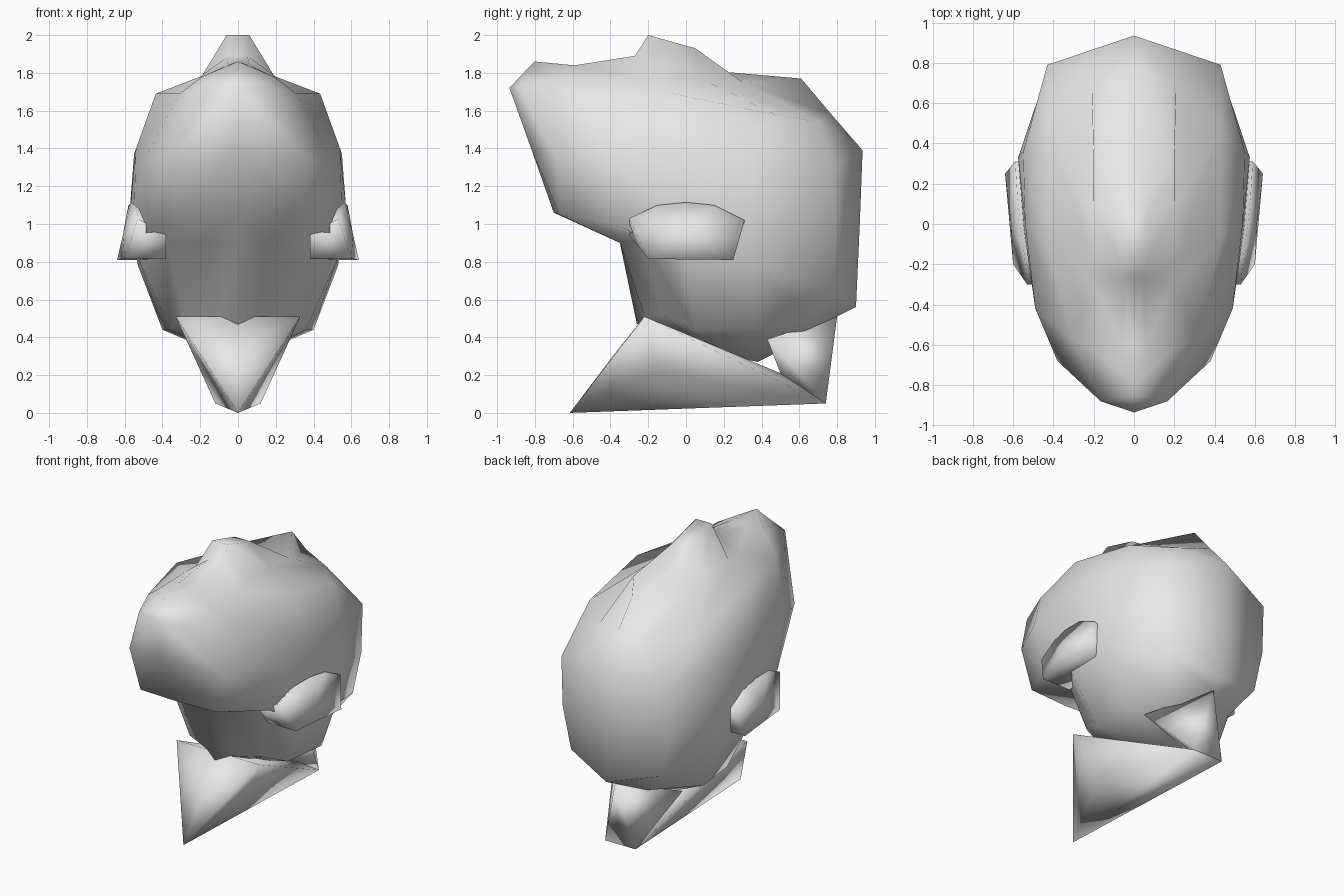
import bpy
import bmesh

default_cube = bpy.data.objects.get("Cube")
if default_cube:
    bpy.data.objects.remove(default_cube, do_unlink=True)

# One plain grey for every part
grey = bpy.data.materials.new("plain grey")
grey.use_nodes = True
grey_value = (0.8, 0.8, 0.8, 1)
grey.diffuse_color = grey_value
grey.node_tree.nodes["Principled BSDF"].inputs["Base Color"].default_value = grey_value


def build_mirrored(name, points, faces):
    """Build the left half from named points, mirror it, weld and smooth it."""
    bm = bmesh.new()
    for side in (1, -1):
        corner = {key: bm.verts.new((side * x, y, z))
                  for key, (x, y, z) in points.items()}
        for face in faces:
            bm.faces.new([corner[key] for key in face])
    bmesh.ops.remove_doubles(bm, verts=bm.verts, dist=0.001)
    bmesh.ops.recalc_face_normals(bm, faces=bm.faces)
    for face in bm.faces:
        face.smooth = True
    mesh = bpy.data.meshes.new(name)
    bm.to_mesh(mesh)
    bm.free()
    mesh.materials.append(grey)
    part = bpy.data.objects.new(name, mesh)
    bpy.context.collection.objects.link(part)


def build_loft(name, rows):
    """Join neighbouring rows of points with quads, then mirror them."""
    points = {(r, c): point for r, row in enumerate(rows)
              for c, point in enumerate(row)}
    faces = [((r, c), (r, c + 1), (r + 1, c + 1), (r + 1, c))
             for r in range(len(rows) - 1)
             for c in range(len(rows[r]) - 1)]
    build_mirrored(name, points, faces)


def centre_line(pairs):
    return [(0, y, z) for y, z in pairs]


# Head: rows run from front centre, round the left side, to back centre.
# The small flat-topped crest grows out of the first three rows.
crown = centre_line([(-.8, 1.86), (-.59, 1.84), (-.27, 1.89), (-.2, 2),
                     (.05, 1.93), (.15, 1.81), (.61, 1.77)])
crest_widths = [0, .06, .05, .06, .06, .05, 0]
crest_edge = [(width, y, z) for width, (x, y, z) in zip(crest_widths, crown)]
crest_foot = [(0, -.85, 1.81), (.19, -.63, 1.78), (.2, -.3, 1.78),
              (.2, -.2, 1.77), (.2, .08, 1.77), (.2, .3, 1.75),
              (0, .61, 1.77)]
upper_rim = [(0, -.935, 1.72), (.165, -.88, 1.72), (.31, -.57, 1.69),
             (.435, -.07, 1.69), (.43, .47, 1.58), (.21, .7, 1.54),
             (0, .77, 1.58)]
forehead = [(0, -.82, 1.4), (.38, -.68, 1.33), (.49, -.42, 1.35),
            (.54, 0, 1.4), (.55, .36, 1.37), (.43, .79, 1.3),
            (0, .935, 1.39)]
brow = [(0, -.7, 1.06), (.3, -.67, 1.05), (.48, -.33, .98),
        (.55, 0, 1.05), (.575, .33, 1.05), (.42, .79, .95),
        (0, .92, 1)]
cheek = [(0, -.35, .9), (.2, -.35, .9), (.38, -.23, .92),
         (.52, 0, .8), (.53, .35, .78), (.36, .78, .65),
         (0, .9, .56)]
jaw = [(0, -.26, .47), (.09, -.22, .51), (.29, -.13, .52),
       (.36, .05, .44), (.4, .37, .44), (.25, .65, .48),
       (0, .8, .51)]
underside = centre_line([(-.26, .47), (-.12, .42), (0, .37), (.15, .32),
                         (.38, .27), (.6, .38), (.8, .51)])
build_loft("head", [crown, crest_edge, crest_foot, upper_rim, forehead,
                    brow, cheek, jaw, underside])

# Ears: flared plates with a root tucked into the head
ear_outer = [(.53, -.3, 1.03), (.545, -.15, 1.1), (.565, 0, 1.115),
             (.58, .15, 1.1), (.59, .31, 1.02), (.64, .25, .81),
             (.6, -.2, .815)]
points, faces = {}, []
points["outer", "middle"] = (.61, 0, .94)
points["root", "middle"] = (.38, 0, .9)
for i, (x, y, z) in enumerate(ear_outer):
    points["outer", i] = (x, y, z)
    points["root", i] = (.38, y, min(z, .94))
    j = (i + 1) % len(ear_outer)
    faces.append((("outer", i), ("outer", j), ("root", j), ("root", i)))
    for layer in ("outer", "root"):
        faces.append(((layer, i), (layer, j), (layer, "middle")))
build_mirrored("ears", points, faces)

# Scarf: pointed wedge under the chin, narrowing to a knot at the back
knot = {"knot_side": (.12, .74, .05), "knot_low": (0, .74, .05),
        "knot_front": (0, .5, .21)}
scarf = dict(knot,
             corner=(.33, -.22, .51), top=(0, -.22, .51),
             bulge=(0, -.365, .33), tip=(0, -.615, 0),
             fold=(.165, -.16, .22))
build_mirrored("scarf", scarf, [
    ("top", "bulge", "corner"), ("bulge", "tip", "corner"),
    ("tip", "fold", "corner"), ("fold", "knot_side", "corner"),
    ("tip", "knot_side", "fold"), ("tip", "knot_low", "knot_side"),
    ("corner", "knot_side", "knot_front"),
    ("corner", "knot_front", "top"),
    ("knot_side", "knot_low", "knot_front")])

# Scarf tail: rises from the knot to the back of the head
tail = dict(knot, wing=(.275, .43, .39), peak=(0, .8, .51))
build_mirrored("scarf_tail", tail, [
    ("peak", "wing", "knot_side"), ("peak", "knot_side", "knot_low"),
    ("knot_front", "knot_side", "wing"),
    ("knot_front", "knot_low", "knot_side"),
    ("peak", "knot_front", "wing")])
